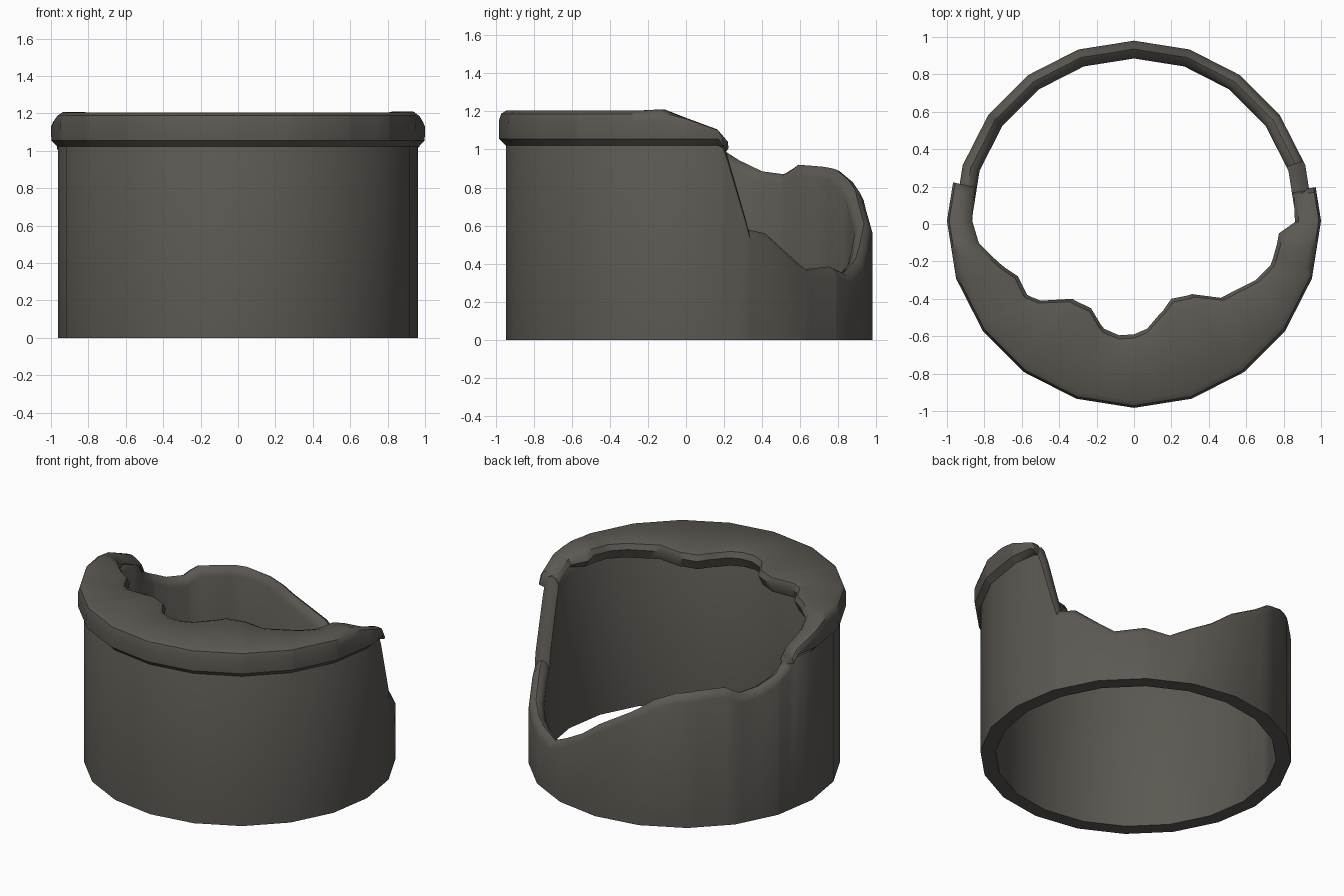
import bpy, bmesh, math

if "Cube" in bpy.data.objects:
    bpy.data.objects.remove(bpy.data.objects["Cube"])

CY = 0.017          # centre of the round plan
SIDES = 18          # degrees per side (20 sides)

mat = bpy.data.materials.new("dark warm grey")
mat.diffuse_color = (0.107, 0.098, 0.085, 1)
mat.use_nodes = True
mat.node_tree.nodes["Principled BSDF"].inputs["Base Color"].default_value = mat.diffuse_color


def poly_r(r, a):
    """Radius of a 20-sided polygon at angle a (degrees)."""
    return r * math.cos(math.radians(9)) / math.cos(math.radians(a % SIDES - 9))


def lerp(table, a):
    for (a0, v0), (a1, v1) in zip(table, table[1:]):
        if a0 <= a <= a1:
            return v0 + (v1 - v0) * (a - a0) / (a1 - a0)
    return table[0][1] if a < table[0][0] else table[-1][1]


def sweep(name, angles, section, closed):
    """Join closed (radius, z) sections placed round the centre."""
    bm = bmesh.new()
    rings = []
    for a in angles:
        c, s = math.cos(math.radians(a)), math.sin(math.radians(a))
        rings.append([bm.verts.new((r * c, CY + r * s, z)) for r, z in section(a)])
    n = len(rings[0])
    pairs = list(zip(rings, rings[1:]))
    if closed:
        pairs.append((rings[-1], rings[0]))
    for p, q in pairs:
        for k in range(n):
            m = (k + 1) % n
            bm.faces.new((p[k], q[k], q[m], p[m]))
    if not closed:
        bm.faces.new(rings[0])
        bm.faces.new(rings[-1])
    bmesh.ops.recalc_face_normals(bm, faces=bm.faces)
    me = bpy.data.meshes.new(name)
    bm.to_mesh(me)
    bm.free()
    ob = bpy.data.objects.new(name, me)
    bpy.context.collection.objects.link(ob)
    me.materials.append(mat)
    bpy.ops.object.select_all(action='DESELECT')
    ob.select_set(True)
    bpy.context.view_layer.objects.active = ob
    bpy.ops.object.shade_smooth_by_angle(angle=math.radians(40))
    return ob


# Broken wall: ridge height by angle, full height round the front
heights = [(0, 1.12), (10, 1.09), (12, 1.0), (19.5, 0.58), (26, 0.56), (36, 0.43),
           (42, 0.37), (53, 0.385), (63, 0.35), (72, 0.42), (81, 0.5), (90, 0.61),
           (104, 0.74), (113, 0.84), (122, 0.895), (130, 0.91), (141, 0.92),
           (147, 0.87), (155, 0.885), (163, 0.94), (168, 0.99), (171, 1.08),
           (175, 1.12), (360, 1.12)]


def wall_section(a):
    h = lerp(heights, a)
    o, i = poly_r(0.963, a), poly_r(0.868, a)
    return [(o, 0), (o, h - 0.05), (o - 0.02, h - 0.012), (o - 0.045, h),
            (i + 0.02, h - 0.015), (i, h - 0.055), (i, 0)]


wall_angles = sorted({a for a, _ in heights if a < 360} | set(range(0, 360, SIDES)))
sweep("broken_wall", wall_angles, wall_section, True)

# Jagged inner edge of the lid in plan, from right end round the front to left end
jag = [(.86, .01), (.775, -.05), (.73, -.22), (.65, -.3), (.53, -.36), (.465, -.395),
       (.31, -.375), (.2, -.4), (.13, -.49), (.07, -.56), (0, -.59), (-.08, -.595),
       (-.16, -.56), (-.23, -.45), (-.33, -.4), (-.5, -.41), (-.57, -.38),
       (-.62, -.28), (-.73, -.2), (-.83, -.1), (-.865, .017)]
jag_polar = [(-10, 0.865)]
for x, y in jag:
    a = math.degrees(math.atan2(y - CY, x)) % 360
    a = a - 360 if a > 270 else a
    jag_polar.append((a + 360 if a <= 0 and x > 0 else a, math.hypot(x, y - CY)))
jag_polar = sorted(p for p in jag_polar if p[0] > 90)
jag_polar = [(168, 0.865)] + jag_polar + [(370.5, 0.865)]

# Lid top dips towards the two broken ends
dips = [(168, 0.16), (170.5, 0.11), (180, 0.045), (189, -0.002), (200, 0),
        (345, 0), (351, -0.006), (360, 0.045), (369, 0.1), (371, 0.16)]


def lid_section(a):
    d = lerp(dips, a)
    j = lerp(jag_polar, a)
    t = 1.205 - d
    rim = poly_r(1.0, a)
    lip = min(j + 0.065, rim - 0.06)
    side = min(1.15, t - 0.03)
    low = min(1.055, side - 0.01)
    under = min(1.1, t - 0.06)
    return [(rim - 0.035, min(1.022, low - 0.01)), (rim - 0.002, low), (rim, side),
            (rim - 0.012, (side + t) / 2 + 0.01), (rim - 0.04, t), (lip, t),
            (j + 0.02, t - 0.015), (j, t - 0.05), (j + 0.03, under - 0.01),
            (rim - 0.1, min(under - 0.01, 1.09))]


lid_angles = sorted({round(a, 3) for a, _ in jag_polar} | {a for a, _ in dips if a < 371}
                    | set(range(180, 361, SIDES)))
sweep("broken_lid_and_rim", lid_angles, lid_section, False)
